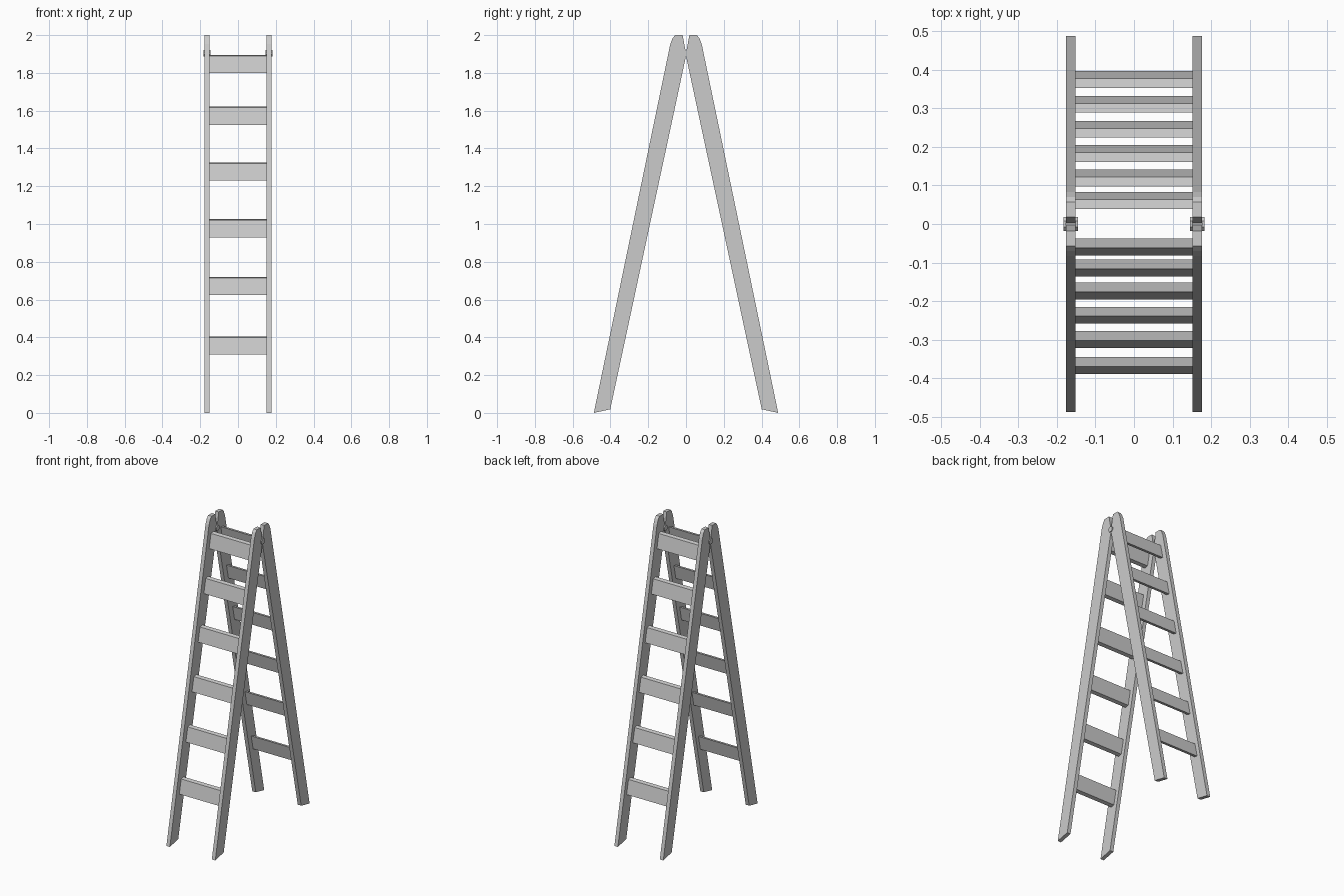
import bpy, bmesh, math
from mathutils import Matrix

if "Cube" in bpy.data.objects:
    bpy.data.objects.remove(bpy.data.objects["Cube"])

def prism(name, profile, x0, x1):
    """Extrude a (y, z) profile between two x positions."""
    bm = bmesh.new()
    face = bm.faces.new([bm.verts.new((x0, y, z)) for y, z in profile])
    ext = bmesh.ops.extrude_face_region(bm, geom=[face])
    for v in ext["geom"]:
        if isinstance(v, bmesh.types.BMVert):
            v.co.x = x1
    bmesh.ops.recalc_face_normals(bm, faces=bm.faces[:])
    me = bpy.data.meshes.new(name)
    bm.to_mesh(me)
    bm.free()
    ob = bpy.data.objects.new(name, me)
    bpy.context.collection.objects.link(ob)
    return ob

def disc(name, radius, z, x0, x1, sides=8):
    pts = [(radius * math.cos((i + .5) * math.tau / sides),
            z + radius * math.sin((i + .5) * math.tau / sides)) for i in range(sides)]
    return prism(name, pts, x0, x1)

TILT = math.radians(12)
RAIL = [(.488, 0), (.401, .019), (.001, 1.885), (.003, 1.92), (.018, 2.0),
        (.057, 2.0), (.07, 1.985), (.083, 1.953)]
STEP_Z = [1.847, 1.573, 1.278, .977, .672, .357]
STEP_Y = {-1: [.0595, .114, .1735, .237, .300, .368],
          1: [.0615, .120, .1835, .246, .311, .3755]}
H, T = .094, .025   # step height along the rail, step thickness

for side, label in ((-1, "front"), (1, "rear")):
    # side rails with rounded tops
    for sx, hand in ((-1, "left"), (1, "right")):
        prism(f"{label}_{hand}_rail", [(side * y, z) for y, z in RAIL],
              sx * .152, sx * .177)
    # board steps tilted with the rails
    for i, (cy, cz) in enumerate(zip(STEP_Y[side], STEP_Z)):
        c, s = math.cos(TILT), math.sin(TILT)
        pts = []
        for a, b in ((-1, -1), (1, -1), (1, 1), (-1, 1)):
            u, v = a * T / 2, b * H / 2
            pts.append((side * (cy + u * c - v * s), cz + u * s * -1 + v * c))
        prism(f"{label}_step_{i + 1}", pts, -.153, .153)

# hinge plates and pins at the top joint
for sx, hand in ((-1, "left"), (1, "right")):
    disc(f"{hand}_hinge_pin", .011, 1.904, sx * .146, sx * .182)
    disc(f"{hand}_inner_hinge_plate", .019, 1.904, sx * .145, sx * .152)
    disc(f"{hand}_outer_hinge_plate", .019, 1.904, sx * .177, sx * .183)
